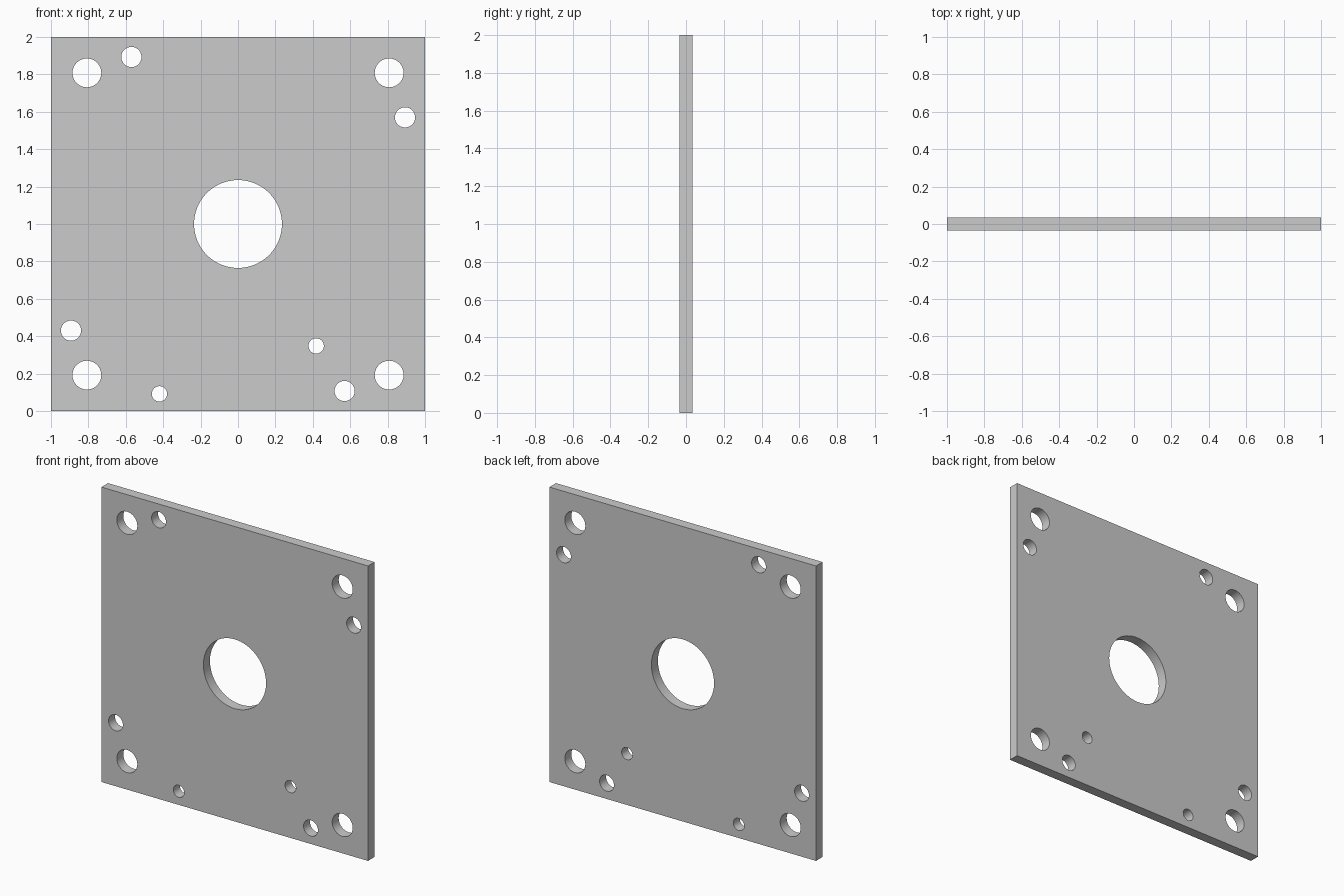
import bpy, bmesh
from math import sin, cos, pi

if "Cube" in bpy.data.objects:
    bpy.data.objects.remove(bpy.data.objects["Cube"])

THICKNESS = 0.07
CENTRE_Z = 1.0


def add_loop(bm, points):
    """Closed outline of edges in the xz plane."""
    verts = [bm.verts.new((x, 0, z)) for x, z in points]
    for a, b in zip(verts, verts[1:] + verts[:1]):
        bm.edges.new((a, b))


def circle(x, z, r, sides):
    return [(x + r * cos(2 * pi * i / sides), CENTRE_Z + z + r * sin(2 * pi * i / sides))
            for i in range(sides)]


# Holes, positioned relative to the plate centre: x, z, radius, sides
holes = [(0, 0, 0.235, 96)]                                  # central bore
holes += [(sx * 0.808, sz * 0.808, 0.077, 48)                # corner bolt holes
          for sx in (-1, 1) for sz in (-1, 1)]
x, z = 0.893, 0.57                                           # quarter-turn pattern
for sx in (-1, 1):
    holes.append((sx * x, sx * z, 0.054, 40))
    holes.append((sx * z, -sx * x, 0.054, 40))
holes += [(-0.42, -0.908, 0.041, 32), (0.418, -0.652, 0.041, 32)]  # small pin holes

# Plate outline with holes, filled flat
bm = bmesh.new()
add_loop(bm, [(-1, 0), (1, 0), (1, 2), (-1, 2)])
for h in holes:
    add_loop(bm, circle(*h))
bmesh.ops.triangle_fill(bm, edges=bm.edges[:], use_beauty=True, normal=(0, -1, 0))
bmesh.ops.recalc_face_normals(bm, faces=bm.faces[:])
mesh = bpy.data.meshes.new("mounting_plate")
bm.to_mesh(mesh)
bm.free()
plate = bpy.data.objects.new("mounting_plate", mesh)
bpy.context.collection.objects.link(plate)

# Thickness
solid = plate.modifiers.new("thickness", 'SOLIDIFY')
solid.thickness = THICKNESS
solid.offset = 0
bpy.context.view_layer.objects.active = plate
plate.select_set(True)
bpy.ops.object.modifier_apply(modifier=solid.name)
bpy.ops.object.shade_smooth_by_angle()
